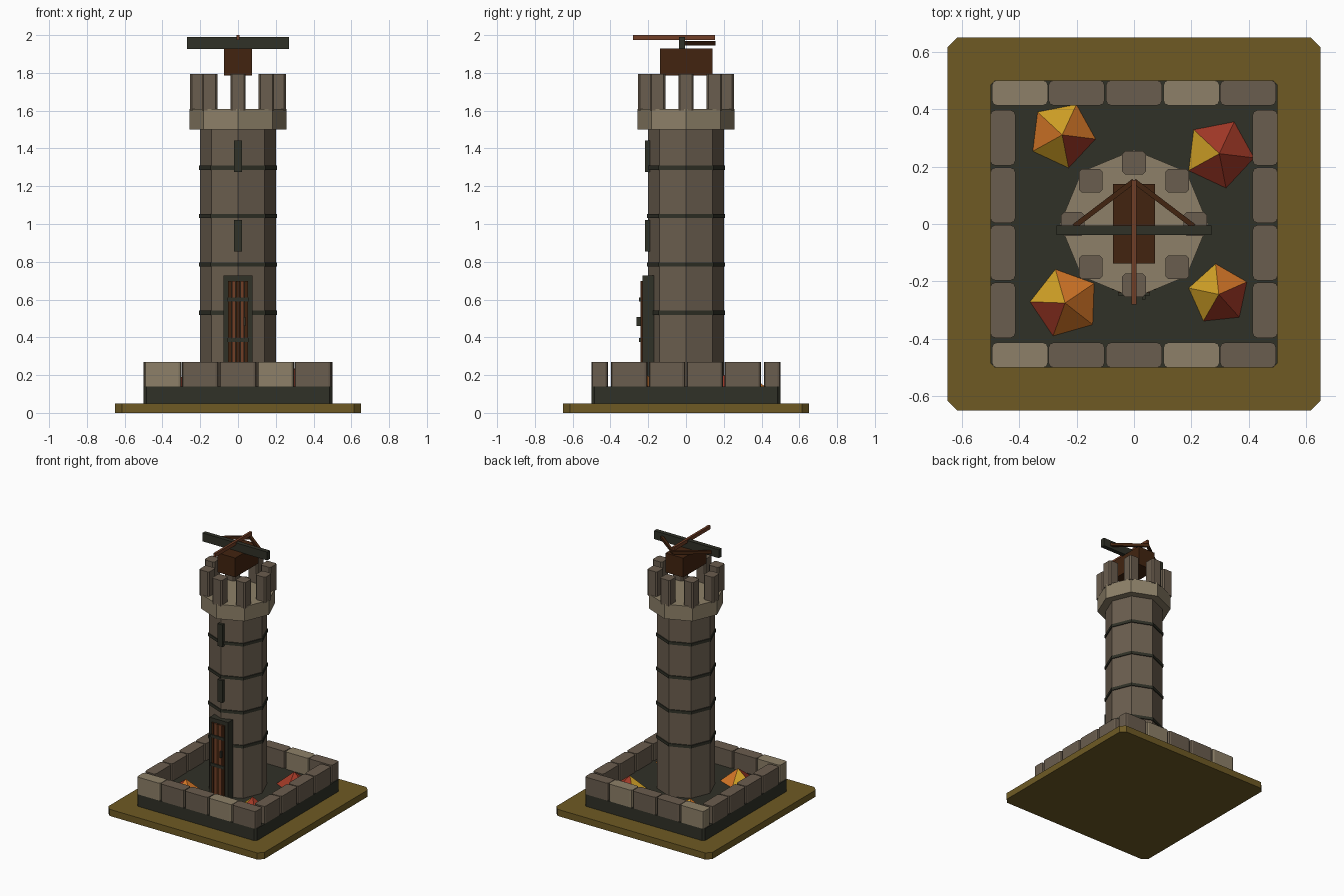
import bpy, bmesh, math
from mathutils import Vector

if "Cube" in bpy.data.objects:
    bpy.data.objects.remove(bpy.data.objects["Cube"])


def mat(name, r, g, b):
    m = bpy.data.materials.new(name)
    lin = [((c / 255 + 0.055) / 1.055) ** 2.4 for c in (r, g, b)]
    m.diffuse_color = (*lin, 1)
    m.use_nodes = True
    m.node_tree.nodes["Principled BSDF"].inputs["Base Color"].default_value = m.diffuse_color
    return m


EARTH = mat("earth", 110, 90, 36)
DARK = mat("dark_iron", 48, 49, 39)
STONE = mat("stone", 106, 93, 78)
PALE = mat("pale_stone", 141, 128, 104)
DKWOOD = mat("dark_wood", 66, 36, 16)
WOOD = mat("red_wood", 113, 62, 38)
YELLOW = mat("yellow_leaf", 208, 160, 38)
ORANGE = mat("orange_leaf", 208, 116, 38)
RED = mat("red_leaf", 160, 56, 38)


def finish(name, bm, mats):
    bmesh.ops.recalc_face_normals(bm, faces=bm.faces)
    me = bpy.data.meshes.new(name)
    bm.to_mesh(me)
    bm.free()
    for m in mats:
        me.materials.append(m)
    ob = bpy.data.objects.new(name, me)
    bpy.context.collection.objects.link(ob)
    return ob


def box(name, x, y, z, m, chamfer=0, segs=1):
    """Box from (min, max) ranges, optionally with cut upright edges."""
    bm = bmesh.new()
    bmesh.ops.create_cube(bm, size=1)
    for v in bm.verts:
        v.co = [r[0] + (c + 0.5) * (r[1] - r[0]) for c, r in zip(v.co, (x, y, z))]
    if chamfer:
        up = [e for e in bm.edges
              if abs(e.verts[0].co.z - e.verts[1].co.z) > 1e-4]
        bmesh.ops.bevel(bm, geom=up, offset=chamfer, segments=segs,
                        profile=0.5, affect='EDGES')
    return finish(name, bm, [m])


def prism(name, r, z0, z1, m, sides=8):
    """Upright prism with a corner pointing to the front."""
    bm = bmesh.new()
    rings = [[bm.verts.new((r * math.cos(math.tau * i / sides),
                            r * math.sin(math.tau * i / sides), z))
              for i in range(sides)] for z in (z0, z1)]
    bm.faces.new(rings[0])
    bm.faces.new(rings[1])
    for i in range(sides):
        j = (i + 1) % sides
        bm.faces.new((rings[0][i], rings[0][j], rings[1][j], rings[1][i]))
    return finish(name, bm, [m])


# Ground slab and plinth
box("ground_slab", (-.65, .65), (-.65, .65), (0, .05), EARTH, .035)
box("plinth", (-.5, .5), (-.5, .5), (.05, .14), DARK, .015)

# Low wall of separate stones
for side, label in ((-1, "front"), (1, "back")):
    for i in range(5):
        cx = -.4 + .2 * i
        cx += (.003, 0, 0, 0, -.003)[i]
        y = sorted((side * .5, side * .413))
        box(f"wall_stone_{label}_{i}", (cx - .097, cx + .097), y, (.14, .27),
            PALE if i in (0, 3) else STONE, .016, 2)
for side, label in ((-1, "left"), (1, "right")):
    for i in range(4):
        cy = -.3 + .2 * i
        x = sorted((side * .5, side * .413))
        box(f"wall_stone_{label}_{i}", x, (cy - .096, cy + .096), (.14, .27),
            STONE, .016, 2)

# Leaf piles: five-sided cones, each face its own colour
PILES = [(-.25, .31, .117, 65, (0, 1, 0, 2, 1)),
         (.297, .245, .122, 65, (2, 0, 2, 2, 2)),
         (-.24, -.275, .122, 34, (1, 0, 2, 1, 1)),
         (.295, -.245, .107, 24, (1, 0, 0, 2, 2))]
for n, (px, py, r, start, cols) in enumerate(PILES):
    bm = bmesh.new()
    apex = bm.verts.new((px, py, .235))
    ring = []
    for i in range(5):
        a = math.radians(start + 72 * i)
        ring.append(bm.verts.new((px + r * math.cos(a), py + r * math.sin(a), .14)))
    bm.faces.new(ring)
    for i in range(5):
        f = bm.faces.new((ring[i], ring[(i + 1) % 5], apex))
        f.material_index = cols[i]
    finish(f"leaf_pile_{n}", bm, [YELLOW, ORANGE, RED])

# Tower shaft, bands and crown
prism("tower_shaft", .2, .14, 1.5, STONE)
for i, z in enumerate((.53, .785, 1.042, 1.298)):
    prism(f"tower_band_{i}", .207, z - .011, z + .011, DARK)
prism("tower_crown", .258, 1.5, 1.61, PALE)
for i in range(8):
    a = math.tau * i / 8
    cx, cy = .213 * math.cos(a), .213 * math.sin(a)
    box(f"merlon_{i}", (cx - .041, cx + .041), (cy - .041, cy + .041),
        (1.6, 1.795), STONE, .01)

# Door with frame, boards, straps and handle
box("door_frame", (-.077, .077), (-.229, -.17), (.14, .727), DARK)
for i in range(5):
    x = -.055 + .022 * i
    box(f"door_board_{i}", (x + .001, x + .021), (-.241, -.225), (.15, .697),
        DKWOOD if i % 2 == 0 else WOOD)
for i, z in enumerate((.385, .6)):
    box(f"door_strap_{i}", (-.055, .055), (-.248, -.238), (z - .011, z + .011), DARK)
box("door_handle", (.028, .04), (-.262, -.24), (.46, .508), DARK)

# Arrow slits
for i, z in enumerate((.855, 1.275)):
    box(f"arrow_slit_{i}", (-.02, .02), (-.216, -.19), (z, z + .167), DARK)

# Crossbow engine on top
box("engine_body", (-.073, .073), (-.137, .139), (1.785, 1.93), DKWOOD)
box("bow_beam", (-.27, .27), (-.038, -.006), (1.927, 1.99), DARK)
box("bolt", (-.009, .009), (-.28, .154), (1.973, 2.0), WOOD)
for side, label in ((-1, "left"), (1, "right")):
    p, q = Vector((side * .208, -.008, 1.957)), Vector((0, .15, 1.957))
    d = q - p
    w = box(f"bow_string_{label}", (-d.length / 2, d.length / 2), (-.009, .009),
            (-.011, .011), DKWOOD)
    w.location = (p + q) / 2
    w.rotation_euler = (0, 0, math.atan2(d.y, d.x))
